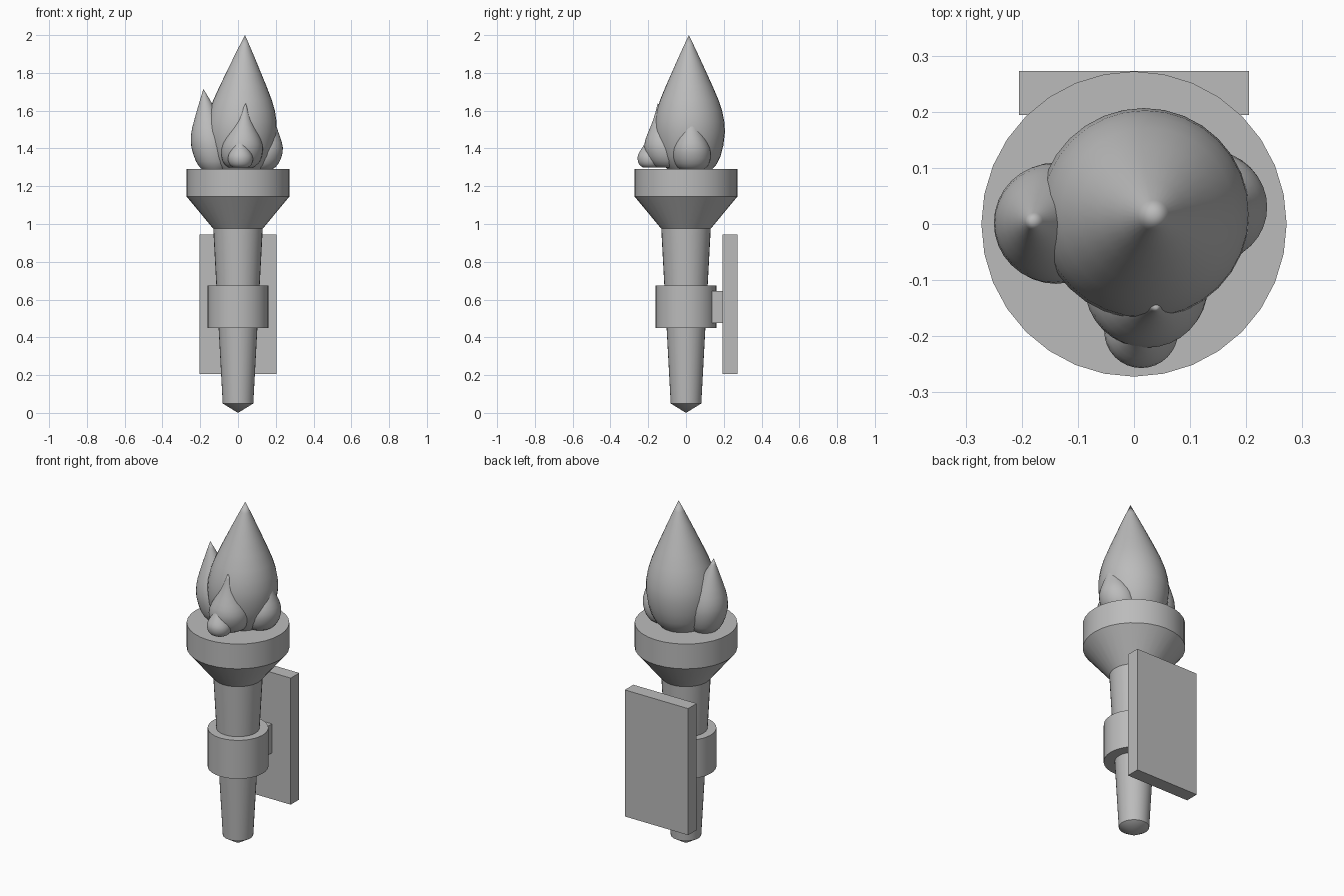
import bpy, math
from mathutils import Vector

if "Cube" in bpy.data.objects:
    bpy.data.objects.remove(bpy.data.objects["Cube"])

grey = bpy.data.materials.new("plain_grey")
grey.diffuse_color = (0.5, 0.5, 0.5, 1)
grey.use_nodes = True
grey.node_tree.nodes["Principled BSDF"].inputs["Base Color"].default_value = grey.diffuse_color


def finish(name, verts, faces, smooth_angle=None):
    mesh = bpy.data.meshes.new(name)
    mesh.from_pydata(verts, [], faces)
    mesh.materials.append(grey)
    obj = bpy.data.objects.new(name, mesh)
    bpy.context.collection.objects.link(obj)
    if smooth_angle:
        bpy.ops.object.select_all(action='DESELECT')
        obj.select_set(True)
        bpy.context.view_layer.objects.active = obj
        bpy.ops.object.shade_smooth_by_angle(angle=math.radians(smooth_angle))
    return obj


def loft(name, rings, seg=32, smooth_angle=35):
    """Skin round rings (x, y, z, radius), bottom to top, with flat or pointed ends."""
    verts, faces, rows = [], [], []
    for x, y, z, r in rings:
        n = 1 if r == 0 else seg
        rows.append([len(verts) + i for i in range(n)])
        for i in range(n):
            a = 2 * math.pi * i / seg
            verts.append((x + r * math.cos(a), y + r * math.sin(a), z))
    for lo, hi in zip(rows, rows[1:]):
        for i in range(seg):
            j = (i + 1) % seg
            if len(lo) == 1:
                faces.append((lo[0], hi[j], hi[i]))
            elif len(hi) == 1:
                faces.append((lo[i], lo[j], hi[0]))
            else:
                faces.append((lo[i], lo[j], hi[j], hi[i]))
    if len(rows[0]) > 1:
        faces.append(rows[0][::-1])
    if len(rows[-1]) > 1:
        faces.append(rows[-1])
    return finish(name, verts, faces, smooth_angle)


def lathe(name, profile):
    return loft(name, [(0, 0, z, r) for z, r in profile])


def box(name, x0, x1, y0, y1, z0, z1):
    v = [(x, y, z) for z in (z0, z1) for y in (y0, y1) for x in (x0, x1)]
    f = [(0, 2, 3, 1), (4, 5, 7, 6), (0, 1, 5, 4), (2, 6, 7, 3), (0, 4, 6, 2), (1, 3, 7, 5)]
    return finish(name, v, f)


# Flame outlines: (share of height, share of widest radius)
FULL = [(0, .62), (.04, .76), (.1, .87), (.18, .95), (.28, 1), (.36, .98), (.44, .92),
        (.52, .82), (.62, .66), (.72, .49), (.82, .32), (.92, .145), (1, 0)]
TEARDROP = [(0, .6), (.04, .78), (.1, .9), (.18, .98), (.28, 1), (.36, .96), (.44, .86),
            (.52, .73), (.62, .55), (.72, .38), (.82, .23), (.92, .1), (1, 0)]


def flame(name, base, radius, tip, outline):
    base, tip = Vector(base), Vector(tip)
    rings = []
    for t, r in outline:
        c = base.lerp(tip, t)
        rings.append((c.x, c.y, c.z, r * radius))
    loft(name, rings, smooth_angle=40)


# Torch body: pointed handle, flared bowl, clamp collar
lathe("handle", [(0, 0), (.05, .081), (.975, .131)])
lathe("bowl", [(.975, .131), (1.145, .272), (1.29, .272)])
lathe("collar", [(.45, .161), (.675, .161)])

# Wall bracket
box("bracket_block", -.083, .083, .05, .2, .475, .645)
box("wall_plate", -.205, .205, .194, .273, .205, .945)

# Flames
flame("main_flame", (.01, .02, 1.288), .188, (.037, .015, 2.0), FULL)
flame("left_flame", (-.122, 0, 1.288), .108, (-.183, .005, 1.715), FULL)
flame("right_flame", (.118, .033, 1.288), .1, (.183, .025, 1.61), TEARDROP)
flame("front_flame", (.015, -.095, 1.3), .11, (.04, -.15, 1.64), TEARDROP)
flame("small_front_flame", (.014, -.189, 1.3), .066, (.01, -.195, 1.475), TEARDROP)
